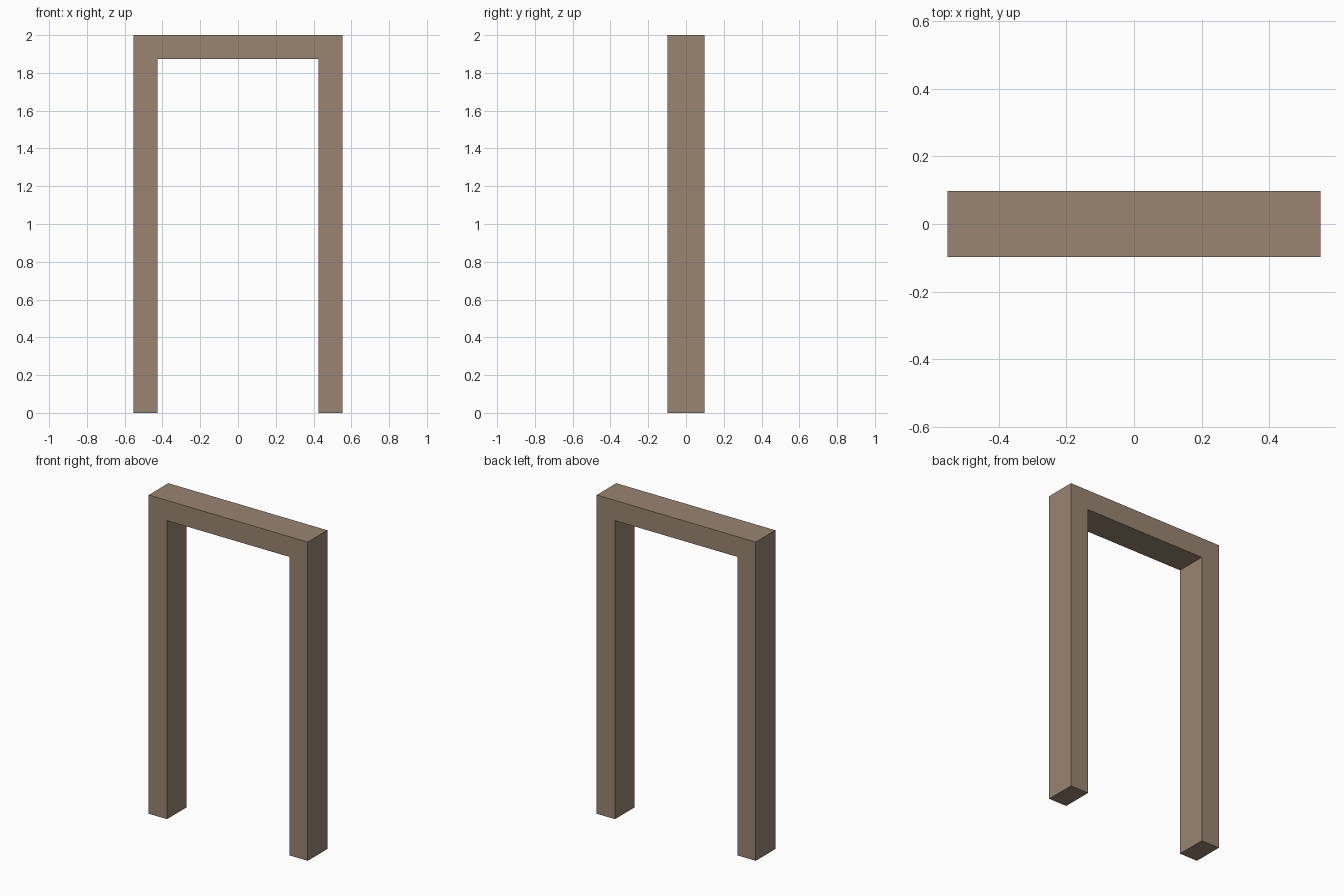
import bpy
import bmesh

if "Cube" in bpy.data.objects:
    bpy.data.objects.remove(bpy.data.objects["Cube"])

OUT_X, IN_X = 0.552, 0.425      # half widths outside and inside the opening
TOP, LINTEL = 2.0, 1.873        # heights of the top and of the opening
HALF_DEPTH = 0.097

# Door frame: U-shaped front profile extruded front to back
half = [(IN_X, LINTEL), (IN_X, 0), (OUT_X, 0), (OUT_X, TOP)]
profile = half + [(-x, z) for x, z in reversed(half)]

bm = bmesh.new()
front = bm.faces.new([bm.verts.new((x, -HALF_DEPTH, z)) for x, z in profile])
extruded = bmesh.ops.extrude_face_region(bm, geom=[front], use_keep_orig=True)
back_verts = [g for g in extruded["geom"] if isinstance(g, bmesh.types.BMVert)]
bmesh.ops.translate(bm, verts=back_verts, vec=(0, 2 * HALF_DEPTH, 0))
bmesh.ops.recalc_face_normals(bm, faces=bm.faces)

mesh = bpy.data.meshes.new("door_frame")
bm.to_mesh(mesh)
bm.free()
frame = bpy.data.objects.new("door_frame", mesh)
bpy.context.collection.objects.link(frame)

# Brown wood
wood = bpy.data.materials.new("brown_wood")
wood.diffuse_color = (0.32, 0.235, 0.165, 1)
wood.use_nodes = True
wood.node_tree.nodes["Principled BSDF"].inputs["Base Color"].default_value = wood.diffuse_color
mesh.materials.append(wood)
